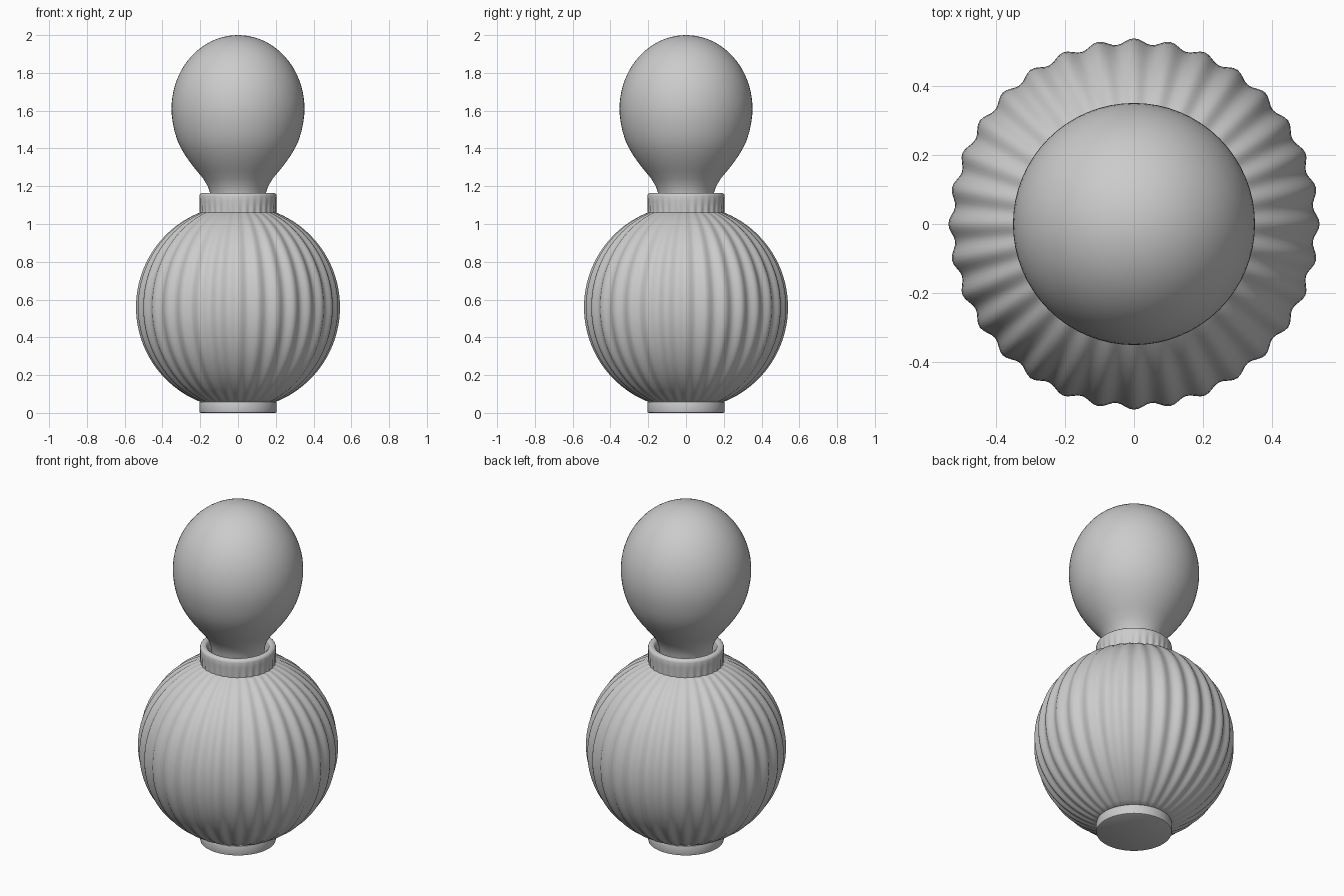
import bpy, bmesh, math

if "Cube" in bpy.data.objects:
    bpy.data.objects.remove(bpy.data.objects["Cube"])

RIBS = 32


def lathe(name, profile, segments, rib=lambda z: 0.0):
    """Revolve (r, z) points about z; rib(z) gives the relative flute depth."""
    bm = bmesh.new()
    rings = []
    for r, z in profile:
        if r < 1e-5:
            rings.append([bm.verts.new((0, 0, z))])
            continue
        ring = []
        for i in range(segments):
            a = 2 * math.pi * i / segments
            rr = r * (1 + rib(z) * (math.cos(RIBS * a) - 1) / 2)
            ring.append(bm.verts.new((rr * math.cos(a), rr * math.sin(a), z)))
        rings.append(ring)
    for lo, hi in zip(rings, rings[1:]):
        for i in range(segments):
            j = (i + 1) % segments
            if len(lo) == 1:
                bm.faces.new((lo[0], hi[j], hi[i]))
            elif len(hi) == 1:
                bm.faces.new((lo[i], lo[j], hi[0]))
            else:
                bm.faces.new((lo[i], lo[j], hi[j], hi[i]))
    bmesh.ops.recalc_face_normals(bm, faces=bm.faces)
    mesh = bpy.data.meshes.new(name)
    bm.to_mesh(mesh)
    bm.free()
    obj = bpy.data.objects.new(name, mesh)
    bpy.context.collection.objects.link(obj)
    bpy.ops.object.select_all(action='DESELECT')
    obj.select_set(True)
    bpy.context.view_layer.objects.active = obj
    bpy.ops.object.shade_smooth_by_angle(angle=math.radians(40))
    return obj


# Fluted round body with ribbed collar and open mouth
def rib_depth(z):
    if z < 1.06:
        return 0.032
    return 0.032 * max(0.0, (1.15 - z) / 0.09)


body = [(0.0, 0.06), (0.19, 0.06)]
for k in range(41):
    t = math.radians(-67.8 + 135.6 * k / 40)
    body.append((0.54 * math.cos(t), 0.56 + 0.54 * math.sin(t)))
body += [(0.204, 1.09), (0.205, 1.12), (0.205, 1.147), (0.202, 1.157),
         (0.195, 1.163), (0.185, 1.165), (0.175, 1.163), (0.168, 1.157),
         (0.165, 1.147), (0.155, 1.07), (0.0, 1.07)]
lathe("bottle_body", body, RIBS * 8, rib_depth)

# Plain round foot
lathe("foot", [(0, 0), (0.197, 0), (0.203, 0.003), (0.205, 0.01),
               (0.205, 0.05), (0.203, 0.057), (0.197, 0.06), (0, 0.06)], 64)

# Egg-shaped stopper with a flared neck
stopper = [(0, 1.07), (0.14, 1.07), (0.142, 1.12), (0.148, 1.165),
           (0.160, 1.2), (0.184, 1.24), (0.217, 1.28), (0.249, 1.32),
           (0.277, 1.36), (0.301, 1.40), (0.320, 1.44), (0.336, 1.49),
           (0.346, 1.54), (0.351, 1.58)]
for k in range(21):
    t = math.pi / 2 * k / 20
    stopper.append((0.352 * math.cos(t), 1.61 + 0.39 * math.sin(t)))
lathe("stopper", stopper, 64)
